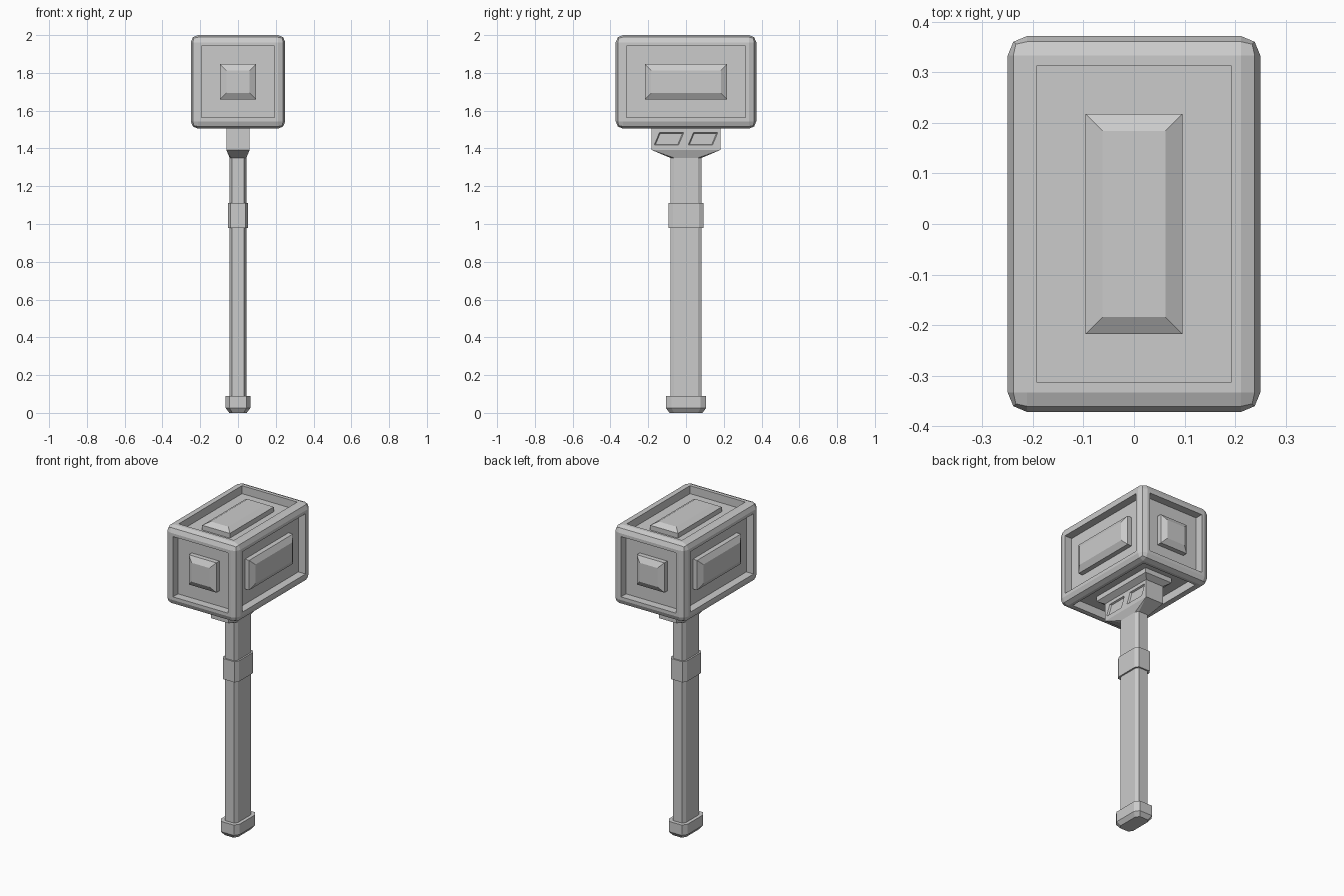
import bpy, bmesh
from mathutils import Vector

if "Cube" in bpy.data.objects:
    bpy.data.objects.remove(bpy.data.objects["Cube"])


def finish(bm, name):
    bmesh.ops.remove_doubles(bm, verts=bm.verts[:], dist=1e-5)
    bmesh.ops.recalc_face_normals(bm, faces=bm.faces[:])
    mesh = bpy.data.meshes.new(name)
    bm.to_mesh(mesh)
    bm.free()
    obj = bpy.data.objects.new(name, mesh)
    bpy.context.collection.objects.link(obj)
    return obj


def loft(bm, rings):
    """Skin a list of closed rings and cap both ends."""
    loops = [[bm.verts.new(p) for p in ring] for ring in rings]
    n = len(loops[0])
    for a, b in zip(loops, loops[1:]):
        for i in range(n):
            j = (i + 1) % n
            bm.faces.new((a[i], a[j], b[j], b[i]))
    bm.faces.new(loops[0])
    bm.faces.new(loops[-1])


def octagon(x, y, z, cx, cy):
    """Rectangle of half size x, y with corners cut by cx, cy."""
    return [(x, -y + cy, z), (x, y - cy, z), (x - cx, y, z), (-x + cx, y, z),
            (-x, y - cy, z), (-x, -y + cy, z), (-x + cx, -y, z), (x - cx, -y, z)]


def shaft_part(name, sections):
    bm = bmesh.new()
    loft(bm, [octagon(*s) for s in sections])
    return finish(bm, name)


# Head: rounded box with a sunken panel and raised block on each side
bm = bmesh.new()
bmesh.ops.create_cube(bm, size=1)
for v in bm.verts:
    v.co = Vector((v.co.x * 0.5, v.co.y * 0.744, v.co.z * 0.495 + 1.7525))
bmesh.ops.bevel(bm, geom=bm.edges[:], offset=0.038, offset_type='OFFSET',
                segments=2, profile=0.5, affect='EDGES')
panels = sorted(bm.faces, key=lambda f: f.calc_area())[-6:]
for thickness, depth in ((0.02, 0), (0, -0.05), (0.096, 0), (0, 0.03), (0.034, 0.02)):
    bmesh.ops.inset_individual(bm, faces=panels, thickness=thickness,
                               depth=depth, use_even_offset=True)
finish(bm, "hammer_head")

# Neck: flares from the shaft section to the block under the head
neck = shaft_part("neck", [(0.044, 0.083, 1.35, 0.012, 0.02),
                           (0.062, 0.182, 1.392, 0, 0),
                           (0.062, 0.182, 1.51, 0, 0)])

# Slanted recesses on both sides of the neck
bm = bmesh.new()
for side in (-1, 1):
    for yc in (-0.09, 0.09):
        rings = []
        for x, hw, hz in ((0.072, 0.070, 0.037), (0.062, 0.070, 0.037),
                          (0.052, 0.059, 0.029)):
            slant = 0.42 * hz
            rings.append([(side * x, yc - hw - slant, 1.451 - hz),
                          (side * x, yc + hw - slant, 1.451 - hz),
                          (side * x, yc + hw + slant, 1.451 + hz),
                          (side * x, yc - hw + slant, 1.451 + hz)])
        # skip the ring that lies in the neck surface
        loft(bm, [rings[0], rings[2]])
cutter = finish(bm, "neck_recess_cutter")
cutter.hide_render = True
cutter.hide_set(True)
mod = neck.modifiers.new("recesses", 'BOOLEAN')
mod.operation = 'DIFFERENCE'
mod.solver = 'EXACT'
mod.object = cutter

# Handle, grip band and end cap
shaft_part("handle", [(0.044, 0.083, 0.06, 0.012, 0.02),
                      (0.044, 0.083, 1.352, 0.012, 0.02)])
shaft_part("grip_band", [(0.054, 0.092, 0.98, 0.014, 0.023),
                         (0.054, 0.092, 1.11, 0.014, 0.023)])
shaft_part("end_cap", [(0.046, 0.087, 0.0, 0.016, 0.024),
                       (0.065, 0.106, 0.025, 0.02, 0.03),
                       (0.065, 0.106, 0.09, 0.02, 0.03)])
